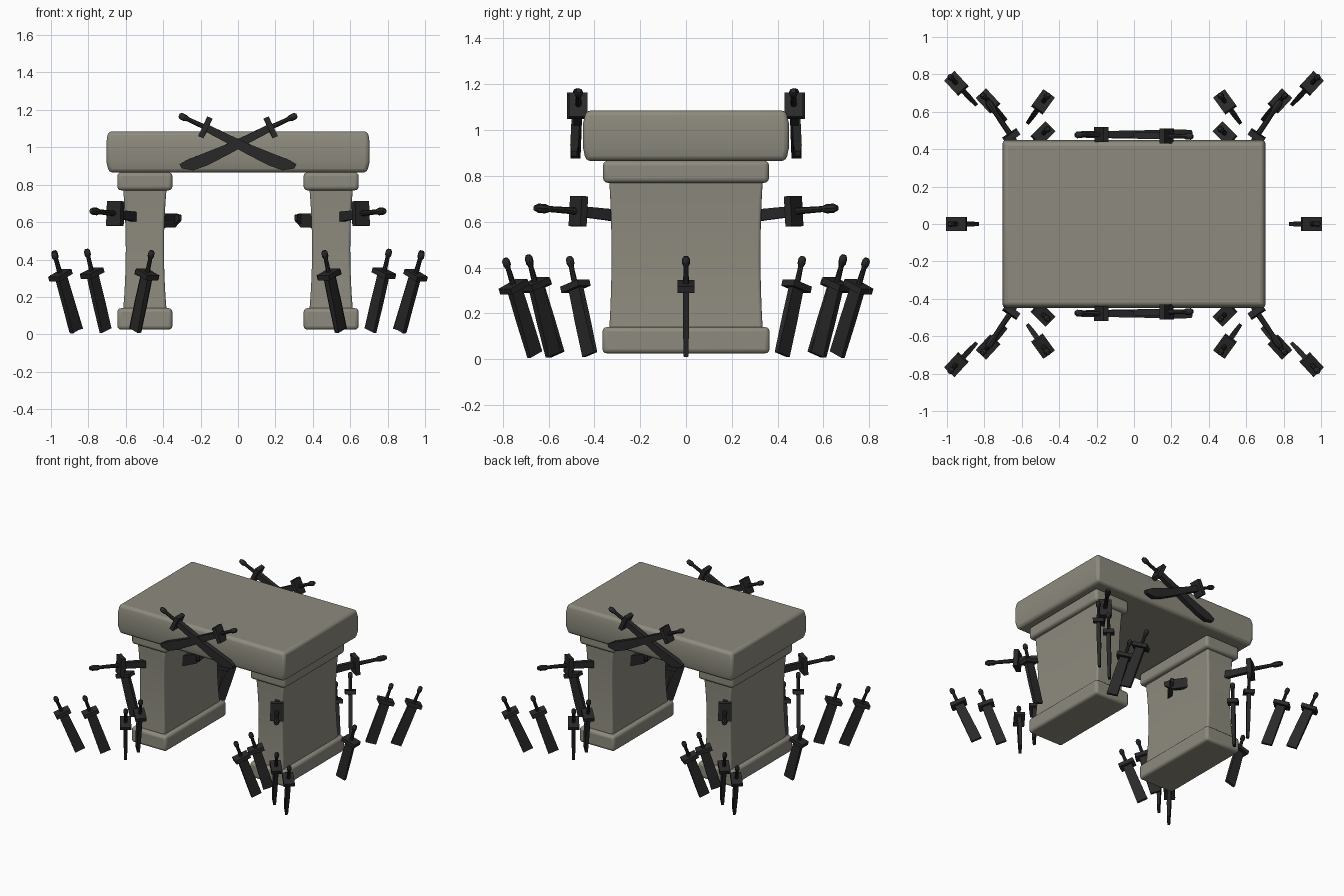
import bpy
import bmesh
import math
from mathutils import Vector

cube = bpy.data.objects.get("Cube")
if cube:
    bpy.data.objects.remove(cube, do_unlink=True)


def material(name, color):
    mat = bpy.data.materials.new(name)
    mat.use_nodes = True
    mat.diffuse_color = color
    bsdf = mat.node_tree.nodes["Principled BSDF"]
    bsdf.inputs["Base Color"].default_value = color
    bsdf.inputs["Roughness"].default_value = 0.8
    return mat


STONE = material("warm grey stone", (0.27, 0.26, 0.21, 1))
IRON = material("dark iron", (0.022, 0.022, 0.023, 1))


def finish(name, bm, mat, bevel=0, segments=3):
    bmesh.ops.recalc_face_normals(bm, faces=bm.faces)
    mesh = bpy.data.meshes.new(name)
    bm.to_mesh(mesh)
    bm.free()
    mesh.materials.append(mat)
    obj = bpy.data.objects.new(name, mesh)
    bpy.context.collection.objects.link(obj)
    bpy.context.view_layer.objects.active = obj
    for other in bpy.context.selected_objects:
        other.select_set(False)
    obj.select_set(True)
    if bevel:
        mod = obj.modifiers.new("soft edges", "BEVEL")
        mod.width = bevel
        mod.segments = segments
        mod.limit_method = "ANGLE"
    bpy.ops.object.shade_smooth_by_angle(angle=math.radians(40))
    return obj


def loft(bm, rings):
    """Skin a list of equal-length point rings and cap both ends."""
    loops = [[bm.verts.new(p) for p in ring] for ring in rings]
    count = len(loops[0])
    for a, b in zip(loops, loops[1:]):
        for i in range(count):
            j = (i + 1) % count
            bm.faces.new((a[i], a[j], b[j], b[i]))
    bm.faces.new(loops[0][::-1])
    bm.faces.new(loops[-1])


def stone_block(name, cx, sections, bevel):
    """Stack of rectangular sections: (height, half width, half depth)."""
    bm = bmesh.new()
    signs = ((-1, -1), (1, -1), (1, 1), (-1, 1))
    loft(bm, [[(cx + sx * w, sy * d, z) for sx, sy in signs]
              for z, w, d in sections])
    return finish(name, bm, STONE, bevel)


# Stone table: slab and two waisted pillars with plinths and caps
stone_block("top_slab", 0,
            [(0.865, 0.69, 0.437), (0.92, 0.703, 0.449),
             (1.03, 0.703, 0.449), (1.085, 0.695, 0.437)], 0.02)
for side, label in ((1, "left"), (-1, "right")):
    cx = side * 0.498
    stone_block(label + "_plinth", cx,
                [(0.025, 0.147, 0.365), (0.14, 0.147, 0.365)], 0.02)
    stone_block(label + "_cap", cx,
                [(0.77, 0.147, 0.362), (0.866, 0.147, 0.362)], 0.02)
    shaft = []
    for i in range(9):
        t = i / 8
        flare = (2 * t - 1) ** 2
        shaft.append((0.13 + 0.65 * t, 0.102 + 0.014 * flare,
                      0.325 + 0.01 * flare))
    stone_block(label + "_pillar", cx, shaft, 0.012)


# Blade outlines: (fraction of length, sideways offset, half width)
STRAIGHT = [(0, 0, 0.032), (0.5, 0, 0.035), (1, 0, 0.038)]
CURVED = [(0, 0, 0.019), (0.25, -0.004, 0.021), (0.5, -0.008, 0.026),
          (0.75, -0.007, 0.032), (0.9, -0.001, 0.031), (1, 0.014, 0.012)]


def sword(name, pommel, tip, hilt, outline, scale=1.0, thick=0.028):
    """Sword whose flat lies in the vertical plane through its axis."""
    pommel, tip = Vector(pommel), Vector(tip)
    axis = (tip - pommel).normalized()
    normal = axis.cross(Vector((0, 0, 1))).normalized()
    flat = normal.cross(axis).normalized()
    length = (tip - pommel).length
    bm = bmesh.new()

    def ring(dist, off, half, depth):
        mid = pommel + axis * dist + flat * off
        return [mid + flat * (a * half) + normal * (b * depth)
                for a, b in ((-1, -1), (1, -1), (1, 1), (-1, 1))]

    def round_ring(dist, radius):
        mid = pommel + axis * dist
        return [mid + (flat * math.cos(k * math.pi / 4)
                       + normal * math.sin(k * math.pi / 4)) * radius * scale
                for k in range(8)]

    # Grip with a swollen pommel
    loft(bm, [round_ring(d * hilt, r) for d, r in
              ((0, 0.01), (0.08, 0.017), (0.24, 0.017),
               (0.34, 0.011), (1, 0.013))])
    # Cross guard plate
    g = 0.014 * scale
    loft(bm, [ring(hilt + e, 0, 0.055 * scale, 0.038 * scale)
              for e in (-g, g)])
    # Blade
    loft(bm, [ring(hilt + t * (length - hilt), off * scale, half * scale,
                   thick / 2 * (1 if t < 1 else 0.7))
              for t, off, half in outline])
    return finish(name, bm, IRON)


# Swords planted in the ground, and one driven through each pillar corner
PLANTED = {
    "outer_sword": ((0.985, 0.79, 0.44), (0.865, 0.66, 0.02)),
    "middle_sword": ((0.81, 0.69, 0.455), (0.708, 0.58, 0.02)),
    "inner_sword": ((0.46, 0.69, 0.448), (0.55, 0.565, 0.02)),
    "pillar_sword": ((0.46, 0.51, 0.448), (0.55, 0.42, 0.02)),
}
for sx, x_label in ((1, "left"), (-1, "right")):
    for sy, y_label in ((-1, "front"), (1, "back")):
        corner = y_label + "_" + x_label + "_"

        def place(p):
            return (p[0] * sx, p[1] * sy, p[2])

        for name, (top, bottom) in PLANTED.items():
            sword(corner + name, place(top), place(bottom), 0.135, STRAIGHT)
        sword(corner + "driven_sword", place((0.785, 0.66, 0.66)),
              place((0.31, -0.04, 0.607)), 0.23, CURVED, 1.2)
    sword(x_label + "_side_sword", (sx * 0.985, 0, 0.448),
          (sx * 0.865, 0, 0.02), 0.135, STRAIGHT)

# Crossed curved swords on the front and back of the slab
for sy, label in ((-1, "front"), (1, "back")):
    for sx, y in ((1, 0.468), (-1, 0.476)):
        sword(label + ("_left" if sx > 0 else "_right") + "_crossed_sword",
              (sx * 0.315, sy * y, 1.172), (-sx * 0.3, sy * (y + 0.012), 0.885),
              0.155, CURVED, 1.05, 0.036)
